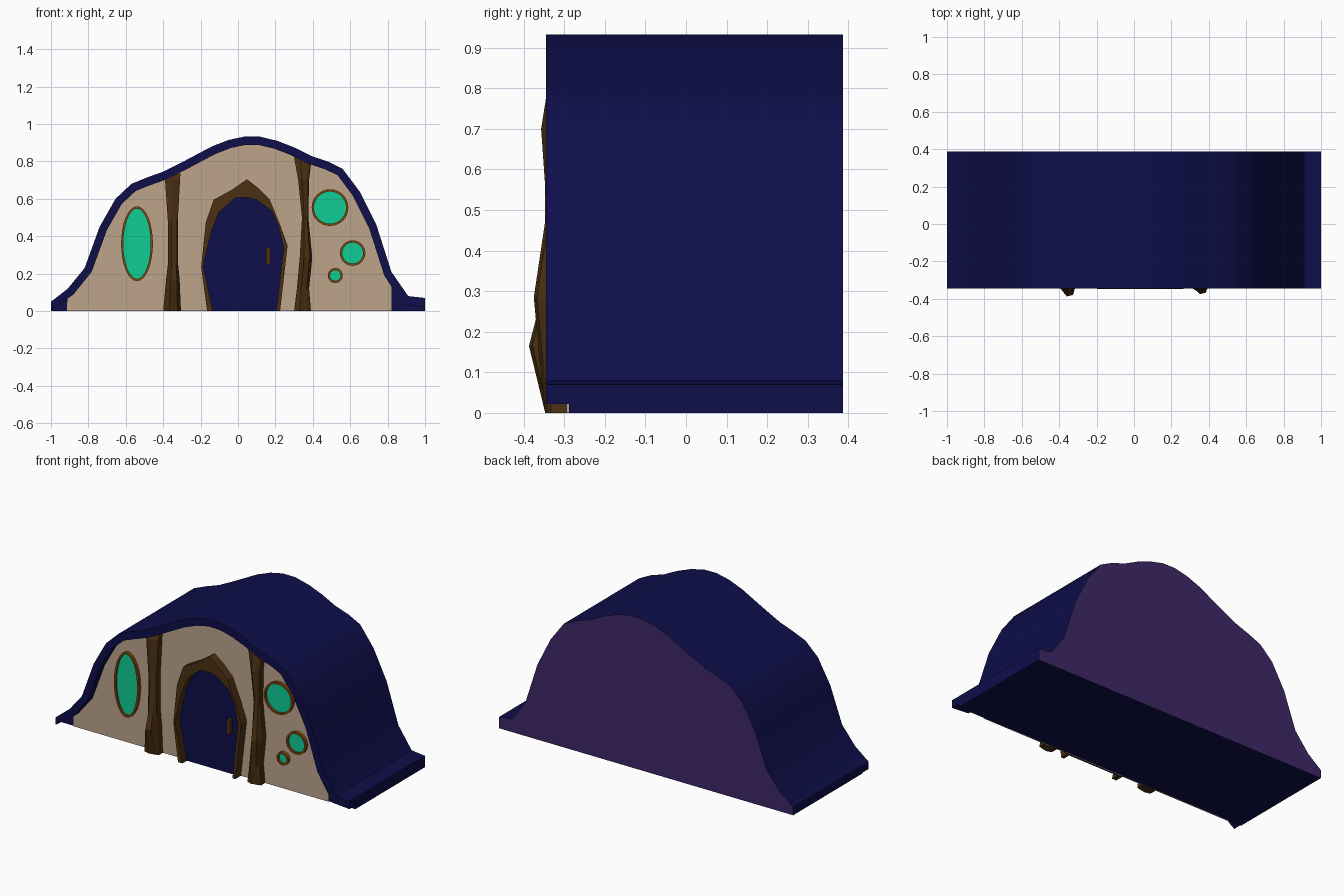
import bpy, bmesh, math
from mathutils import Vector

if "Cube" in bpy.data.objects:
    bpy.data.objects.remove(bpy.data.objects["Cube"])


def material(name, rgb):
    m = bpy.data.materials.new(name)
    m.diffuse_color = (*rgb, 1)
    m.use_nodes = True
    m.node_tree.nodes["Principled BSDF"].inputs["Base Color"].default_value = m.diffuse_color
    return m


NAVY = material("navy", (0.0045, 0.0045, 0.07))
PURPLE = material("purple", (0.048, 0.021, 0.14))
BEIGE = material("beige plaster", (0.51, 0.37, 0.26))
BROWN = material("dark wood", (0.07, 0.03, 0.006))
RUST = material("rust trim", (0.22, 0.07, 0.004))
TEAL = material("teal glass", (0.005, 0.61, 0.305))


def finish(name, bm, *mats, smooth=False):
    bmesh.ops.recalc_face_normals(bm, faces=bm.faces)
    me = bpy.data.meshes.new(name)
    bm.to_mesh(me)
    bm.free()
    ob = bpy.data.objects.new(name, me)
    bpy.context.collection.objects.link(ob)
    for m in mats:
        me.materials.append(m)
    if smooth:
        bpy.ops.object.select_all(action='DESELECT')
        ob.select_set(True)
        bpy.context.view_layer.objects.active = ob
        bpy.ops.object.shade_smooth_by_angle(angle=math.radians(30))
    return ob


def loft(name, rings, *mats, caps=True, wrap=False, smooth=False):
    """Bridge closed rings of 3D points; cap the ends or wrap last to first."""
    bm = bmesh.new()
    vs = [[bm.verts.new(p) for p in r] for r in rings]
    n = len(rings[0])
    pairs = list(zip(vs, vs[1:])) + ([(vs[-1], vs[0])] if wrap else [])
    for a, b in pairs:
        for i in range(n):
            j = (i + 1) % n
            bm.faces.new((a[i], a[j], b[j], b[i]))
    if caps and not wrap:
        bm.faces.new(vs[0])
        bm.faces.new(vs[-1])
    return finish(name, bm, *mats, smooth=smooth)


def prism(name, pts, y0, y1, *mats, smooth=False):
    return loft(name, [[(x, y, z) for x, z in pts] for y in (y0, y1)], *mats, smooth=smooth)


def band(name, outer, inner, y0, y1, mat):
    """Solid strip between two matching outlines, with closed ends."""
    rings = [[(o[0], y0, o[1]), (i[0], y0, i[1]), (i[0], y1, i[1]), (o[0], y1, o[1])]
             for o, i in zip(outer, inner)]
    return rings


LIP, FACE, BACK = -0.345, -0.288, 0.387

# Roof outline, left to right
roof = [(-1, .05), (-.91, .12), (-.82, .23), (-.74, .45), (-.655, .6), (-.57, .68),
        (-.485, .715), (-.4, .745), (-.31, .79), (-.225, .835), (-.14, .88),
        (-.05, .915), (.035, .933), (.12, .932), (.21, .91), (.3, .875), (.39, .83),
        (.48, .8), (.56, .76), (.65, .64), (.74, .46), (.82, .21), (.91, .08), (1, .07)]

# Main body: navy shell with purple back
body = prism("shell_body", [(-1, 0)] + roof + [(1, 0)], FACE, BACK, NAVY, PURPLE, smooth=True)
for p in body.data.polygons:
    if p.normal.y > 0.9:
        p.material_index = 1

# Overhanging roof lip, thickened inward along the outline normal
inner = []
for k, p in enumerate(roof):
    a, b = Vector(roof[max(k - 1, 0)]), Vector(roof[min(k + 1, len(roof) - 1)])
    t = (b - a).normalized()
    inner.append((p[0] + t.y * .042, max(p[1] - t.x * .045, .005)))
inner[0], inner[-2], inner[-1] = (-1, .005), (.885, .03), (1, .022)
loft("roof_lip", band("lip", roof, inner, LIP, FACE, NAVY), NAVY, smooth=True)

# Plaster front wall, tucked behind the lip
wall = [(x, z - .012) for x, z in roof[1:22]]
prism("front_wall", [(-.915, 0)] + wall + [(.82, 0)], -.294, -.286, BEIGE)

# Door with its angular wooden surround
frame_out = [(-.165, 0), (-.197, .235), (-.172, .475), (-.13, .595), (-.03, .65), (.048, .705),
             (.105, .66), (.17, .595), (.22, .475), (.265, .35), (.225, 0)]
frame_in = [(-.135, 0), (-.186, .24), (-.142, .43), (-.1, .53), (-.015, .605), (.045, .608),
            (.1, .595), (.18, .535), (.215, .46), (.244, .34), (.205, 0)]
loft("door_surround", band("frame", frame_out, frame_in, -.347, -.287, BROWN), BROWN)
prism("door", frame_in, -.303, -.295, NAVY)
prism("door_handle", [(.15, .25), (.174, .25), (.174, .34), (.15, .34)], -.325, -.3, BROWN)


# Gnarled wooden posts: rows of height, left x, right x, front y
def post(name, rows):
    rings = [[(l, -.285, z), (l, max(y, -.345) + .008, z), (l + (r - l) * .35, y, z),
              (l + (r - l) * .8, y + .008, z), (r, max(y, -.345) + .012, z), (r, -.285, z)]
             for z, l, r, y in rows]
    loft(name, rings, BROWN)


post("left_post", [(0, -.4, -.305, -.347), (.165, -.385, -.312, -.387), (.25, -.375, -.32, -.365),
                   (.48, -.375, -.322, -.343), (.7, -.39, -.31, -.343), (.735, -.4, -.308, -.335)])
post("right_post", [(0, .3, .39, -.347), (.12, .315, .38, -.36), (.285, .33, .397, -.375),
                    (.5, .342, .376, -.343), (.7, .322, .38, -.357), (.82, .3, .395, -.338)])


# Windows: rust ring around teal glass
def window(name, cx, cz, rx, rz, n=32):
    def oval(s):
        return [(cx + (rx - s) * math.cos(2 * math.pi * k / n),
                 cz + (rz - s) * math.sin(2 * math.pi * k / n)) for k in range(n)]
    loft(name + "_ring", band("ring", oval(0), oval(.012), -.313, -.29, RUST), RUST, wrap=True)
    prism(name + "_glass", oval(.008), -.301, -.293, TEAL)


window("oval_window", -.54, .36, .085, .2)
window("large_round_window", .492, .553, .098, .098)
window("medium_round_window", .613, .31, .068, .068)
window("small_round_window", .52, .19, .04, .04)
